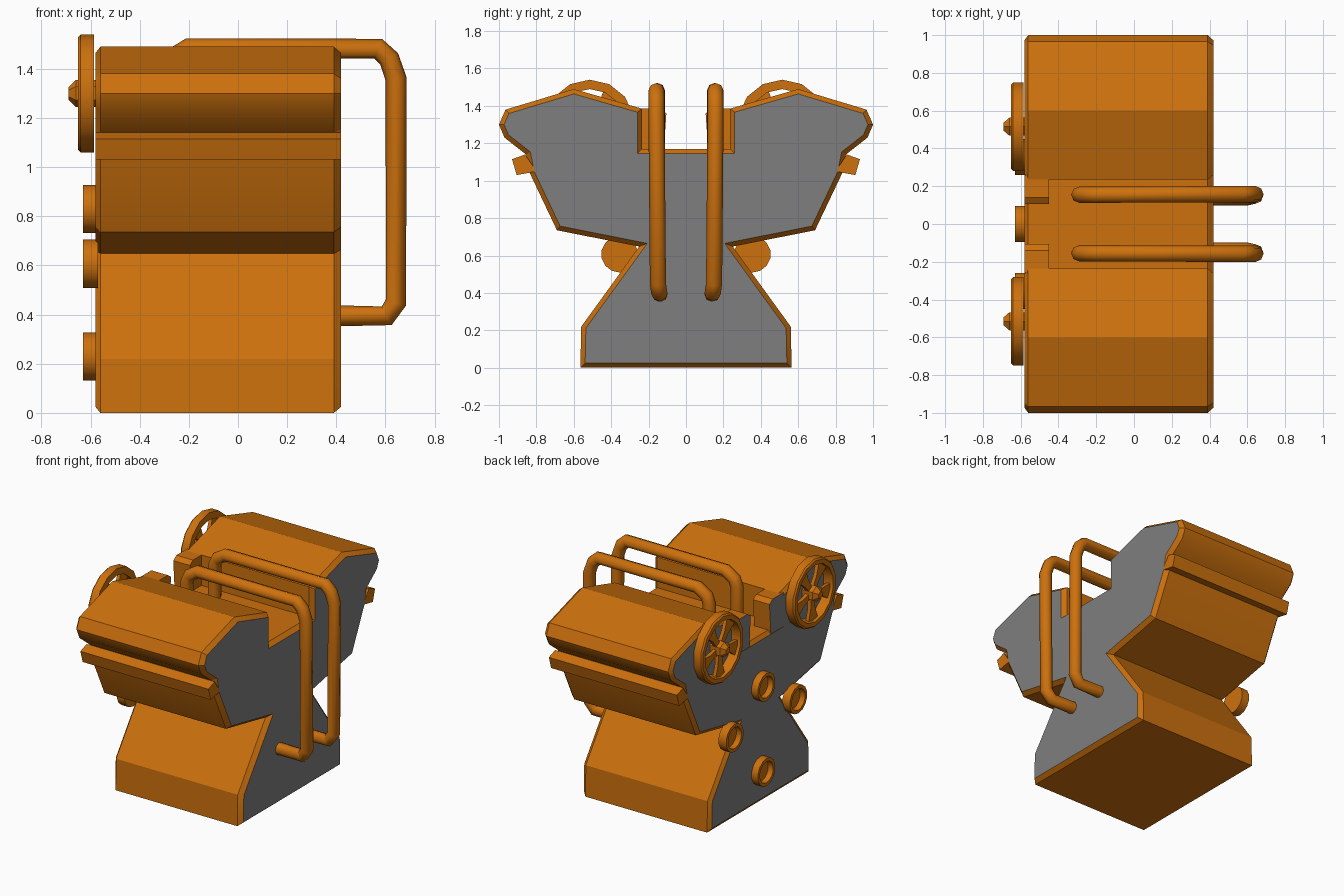
import bpy, bmesh, math
from mathutils import Vector

if "Cube" in bpy.data.objects:
    bpy.data.objects.remove(bpy.data.objects["Cube"])


def material(name, rgb):
    m = bpy.data.materials.new(name)
    m.diffuse_color = (*rgb, 1)
    m.use_nodes = True
    m.node_tree.nodes["Principled BSDF"].inputs["Base Color"].default_value = m.diffuse_color
    return m


ORANGE = material("orange", (0.61, 0.165, 0.004))
GRAY = material("gray", (0.21, 0.21, 0.21))


def finish(bm, name, angle=30):
    bmesh.ops.recalc_face_normals(bm, faces=bm.faces)
    me = bpy.data.meshes.new(name)
    bm.to_mesh(me)
    bm.free()
    ob = bpy.data.objects.new(name, me)
    bpy.context.collection.objects.link(ob)
    me.materials.append(ORANGE)
    me.materials.append(GRAY)
    bpy.ops.object.select_all(action='DESELECT')
    ob.select_set(True)
    bpy.context.view_layer.objects.active = ob
    bpy.ops.object.shade_smooth_by_angle(angle=math.radians(angle))
    return ob


def inset(poly, d):
    """Mitred inward offset of a counter-clockwise polygon."""
    out = []
    for i, p in enumerate(poly):
        p = Vector(p)
        a = (p - Vector(poly[i - 1])).normalized()
        b = (Vector(poly[(i + 1) % len(poly)]) - p).normalized()
        n1, n2 = Vector((-a.y, a.x)), Vector((-b.y, b.x))
        out.append(p + (n1 + n2) * d / (1 + n1.dot(n2)))
    return out


def loft(bm, sections, caps=(0, 0)):
    """Bridge (x, [(y, z)...]) sections; caps give end face materials."""
    rings = [[bm.verts.new((x, p[0], p[1])) for p in poly] for x, poly in sections]
    for r, s in zip(rings, rings[1:]):
        for i in range(len(r)):
            j = (i + 1) % len(r)
            bm.faces.new((r[i], r[j], s[j], s[i]))
    for r, m in zip((rings[0], rings[-1]), caps):
        bm.faces.new(r).material_index = m


def ring_points(cy, cz, r, n):
    return [(cy + r * math.cos(2 * math.pi * (i + .5) / n),
             cz + r * math.sin(2 * math.pi * (i + .5) / n)) for i in range(n)]


# Body: mirrored profile with chamfered ends and gray end faces
half = [(0.565, 0), (0.56, 0.22), (0.25, 0.648), (0.69, 0.735), (0.835, 1.04),
        (0.855, 1.14), (0.97, 1.23), (1.0, 1.30), (0.965, 1.38), (0.60, 1.49),
        (0.235, 1.385), (0.235, 1.17)]
profile = half + [(-y, z) for y, z in reversed(half)]
small = inset(profile, 0.025)
bm = bmesh.new()
loft(bm, [(-0.58, small), (-0.56, profile), (0.39, profile), (0.42, small)], (1, 1))
finish(bm, "body")

# Side rails and rear channel posts
rail = [(0.93, 1.115), (0.86, 1.14), (0.80, 1.05), (0.905, 1.03)]
post = [(0.12, 1.14), (0.26, 1.14), (0.26, 1.385), (0.14, 1.385), (0.105, 1.36)]
for s, side in ((1, "left"), (-1, "right")):
    bm = bmesh.new()
    loft(bm, [(-0.58, [(s * y, z) for y, z in rail]),
              (0.42, [(s * y, z) for y, z in rail])])
    finish(bm, "side_rail_" + side)
    bm = bmesh.new()
    loft(bm, [(-0.579, [(s * y, z) for y, z in post]),
              (-0.45, [(s * y, z) for y, z in post])], (1, 0))
    finish(bm, "rear_post_" + side)

# Spoked hand wheels on the rear
for s, side in ((1, "left"), (-1, "right")):
    cy, cz = s * 0.515, 1.30
    bm = bmesh.new()
    sec = [(-0.585, 0.24), (-0.64, 0.24), (-0.65, 0.23), (-0.65, 0.20), (-0.585, 0.19)]
    n = 14
    loops = [[bm.verts.new((x, *p)) for p in ring_points(cy, cz, r, n)] for x, r in sec]
    for k in range(len(sec)):
        a, b = loops[k], loops[(k + 1) % len(sec)]
        for i in range(n):
            j = (i + 1) % n
            bm.faces.new((a[i], a[j], b[j], b[i]))
    # hub
    loft(bm, [(-0.575, ring_points(cy, cz, 0.055, 6)),
              (-0.66, ring_points(cy, cz, 0.055, 6)),
              (-0.69, ring_points(cy, cz, 0.025, 6))])
    # flared spokes
    for k in range(5):
        t = math.radians(55 + 72 * k)
        d, w = Vector((math.cos(t), math.sin(t))), Vector((-math.sin(t), math.cos(t)))
        pts = [d * 0.03 - w * 0.02, d * 0.11 - w * 0.025, d * 0.205 - w * 0.055,
               d * 0.205 + w * 0.055, d * 0.11 + w * 0.025, d * 0.03 + w * 0.02]
        pts = [(cy + s * p.x, cz + p.y) for p in pts]
        loft(bm, [(-0.605, pts), (-0.63, pts)])
    finish(bm, "hand_wheel_" + side)

# Round recessed sockets on the rear
for i, (y, z) in enumerate([(0, 0.83), (0, 0.23), (0.355, 0.607), (-0.355, 0.607)]):
    bm = bmesh.new()
    loft(bm, [(-0.57, ring_points(y, z, 0.098, 14)), (-0.63, ring_points(y, z, 0.098, 14)),
              (-0.63, ring_points(y, z, 0.075, 14)), (-0.59, ring_points(y, z, 0.075, 14))])
    finish(bm, "rear_socket_%d" % (i + 1))

# Bent tube handles
path = [(-0.29, 0.155, 1.13), (-0.29, 0.155, 1.39), (-0.27, 0.155, 1.44),
        (-0.20, 0.155, 1.482), (0.57, 0.158, 1.482), (0.615, 0.158, 1.44),
        (0.643, 0.158, 1.36), (0.643, 0.15, 0.45), (0.605, 0.142, 0.395),
        (0.40, 0.14, 0.395)]
for s, side in ((1, "left"), (-1, "right")):
    cu = bpy.data.curves.new("tube_handle_" + side, 'CURVE')
    cu.dimensions = '3D'
    sp = cu.splines.new('POLY')
    sp.points.add(len(path) - 1)
    for p, (x, y, z) in zip(sp.points, path):
        p.co = (x, s * y, z, 1)
    cu.bevel_depth = 0.043
    cu.bevel_resolution = 2
    cu.use_fill_caps = True
    cu.materials.append(ORANGE)
    ob = bpy.data.objects.new("tube_handle_" + side, cu)
    bpy.context.collection.objects.link(ob)
    bpy.ops.object.select_all(action='DESELECT')
    ob.select_set(True)
    bpy.context.view_layer.objects.active = ob
    bpy.ops.object.convert(target='MESH')
    bpy.ops.object.shade_smooth_by_angle(angle=math.radians(50))
